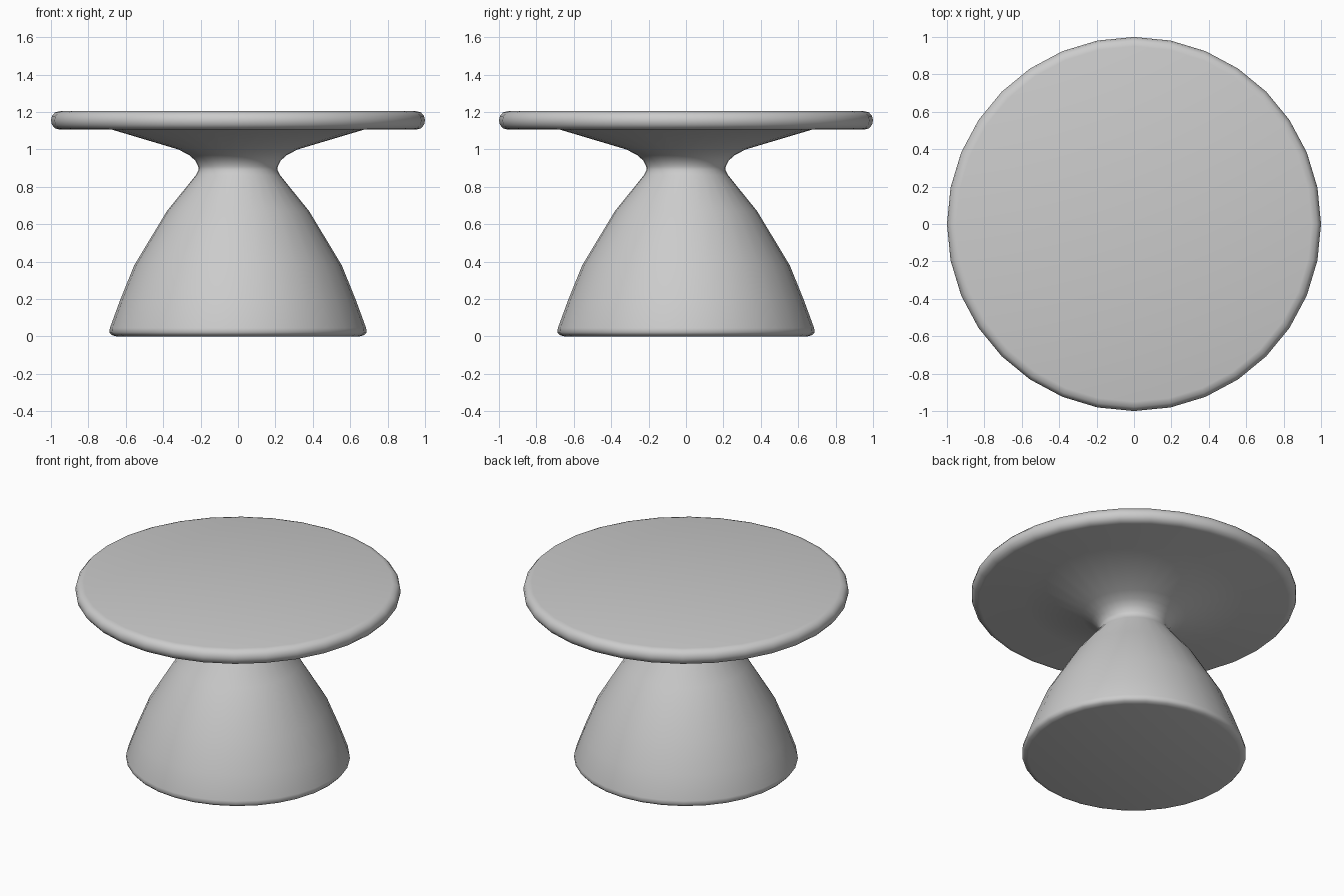
import bpy
import bmesh
from math import cos, sin, tau, radians

if "Cube" in bpy.data.objects:
    bpy.data.objects.remove(bpy.data.objects["Cube"])

SIDES = 32


def lathe(name, profile):
    """Revolve (radius, height) points around z and cap both ends."""
    bm = bmesh.new()
    rings = [[bm.verts.new((r * cos(tau * i / SIDES), r * sin(tau * i / SIDES), z))
              for i in range(SIDES)] for r, z in profile]
    for low, high in zip(rings, rings[1:]):
        for i in range(SIDES):
            j = (i + 1) % SIDES
            bm.faces.new((low[i], low[j], high[j], high[i]))
    bm.faces.new(rings[0][::-1])
    bm.faces.new(rings[-1])
    mesh = bpy.data.meshes.new(name)
    bm.to_mesh(mesh)
    bm.free()
    obj = bpy.data.objects.new(name, mesh)
    bpy.context.collection.objects.link(obj)
    bpy.context.view_layer.objects.active = obj
    obj.select_set(True)
    bpy.ops.object.shade_smooth_by_angle(angle=radians(50))
    obj.select_set(False)
    return obj


# Bell-shaped foot with a softened bottom rim, up to the narrow neck
foot = [(0.65, 0.0), (0.675, 0.007), (0.688, 0.022), (0.685, 0.045),
        (0.63, 0.195), (0.555, 0.38), (0.38, 0.67), (0.225, 0.862), (0.211, 0.89)]

# Neck flaring out into the underside of the top
flare = [(0.213, 0.91), (0.23, 0.942), (0.262, 0.97), (0.32, 1.0), (0.672, 1.105)]

# Disc top with a rounded edge
disc = [(0.95, 1.105), (0.978, 1.112), (0.995, 1.132), (1.0, 1.155),
        (0.995, 1.178), (0.978, 1.198), (0.95, 1.205)]

# The table is one continuous turned form
lathe("pedestal_table", foot + flare + disc)
